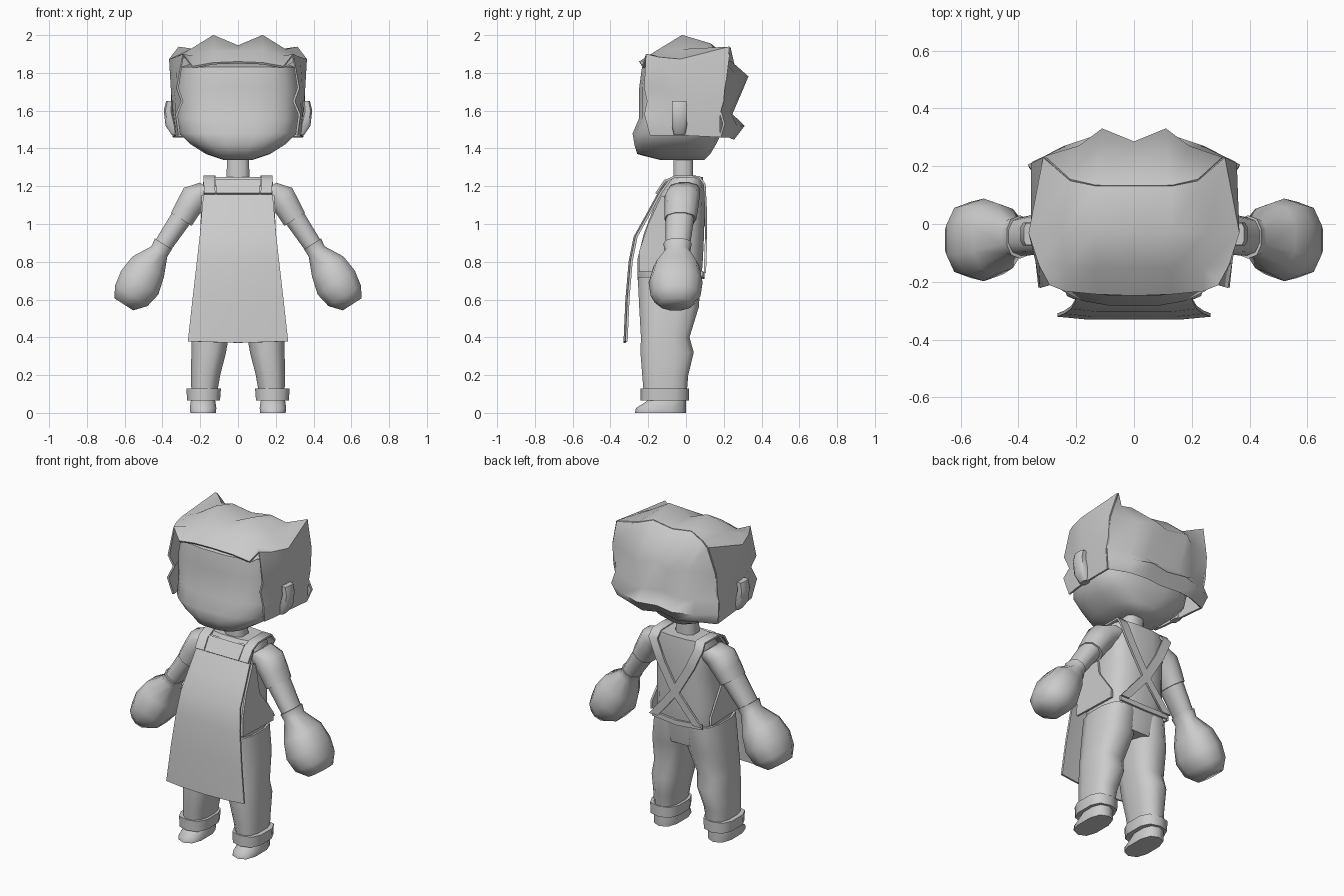
import bpy, bmesh
from math import sin, cos, pi, radians
from mathutils import Vector


def finish(name, bm, mirror=False, thick=0, angle=55):
    bmesh.ops.recalc_face_normals(bm, faces=bm.faces)
    me = bpy.data.meshes.new(name)
    bm.to_mesh(me)
    bm.free()
    ob = bpy.data.objects.new(name, me)
    bpy.context.collection.objects.link(ob)
    if thick:
        m = ob.modifiers.new("thickness", 'SOLIDIFY')
        m.thickness, m.offset = thick, 0
    if mirror:
        ob.modifiers.new("mirror", 'MIRROR')
    bpy.ops.object.select_all(action='DESELECT')
    bpy.context.view_layer.objects.active = ob
    ob.select_set(True)
    bpy.ops.object.convert(target='MESH')
    bpy.ops.object.shade_smooth_by_angle(angle=radians(angle))
    return ob


def grid_faces(bm, rows, closed):
    vs = [[bm.verts.new(p) for p in r] for r in rows]
    n = len(vs[0])
    for a, b in zip(vs, vs[1:]):
        for i in range(n if closed else n - 1):
            j = (i + 1) % n
            bm.faces.new((a[i], a[j], b[j], b[i]))
    return vs


def loft(name, rings, n=10, power=2.0, mirror=False, u=(1, 0, 0), angle=55):
    """Rings are (centre, half width along u, half depth along y)."""
    u, v = Vector(u).normalized(), Vector((0, 1, 0))
    f = lambda t: (1 if t > 0 else -1) * abs(t) ** (2 / power)
    rows = []
    for c, a, b in rings:
        ang = [2 * pi * (i + .5) / n for i in range(n)]
        rows.append([Vector(c) + u * a * f(cos(t)) + v * b * f(sin(t)) for t in ang])
    bm = bmesh.new()
    vs = grid_faces(bm, rows, True)
    bm.faces.new(vs[0])
    bm.faces.new(vs[-1])
    return finish(name, bm, mirror, angle=angle)


def stack(name, levels, x=0, **kw):
    """Levels are (z, half width, front y, back y)."""
    return loft(name, [((x, (f + b) / 2, z), w, (b - f) / 2) for z, w, f, b in levels], **kw)


def sheet(name, rows, sym=False, mirror=False, thick=.012, angle=55):
    if sym:
        rows = [[(-x, y, z) for x, y, z in r[:0:-1]] + list(r) for r in rows]
    bm = bmesh.new()
    grid_faces(bm, rows, False)
    return finish(name, bm, mirror, thick, angle)


# Head and neck
stack("head", [(1.34, .08, -.14, .10), (1.37, .17, -.26, .13), (1.42, .25, -.275, .16),
               (1.48, .315, -.285, .19), (1.56, .325, -.25, .2), (1.72, .325, -.25, .2),
               (1.83, .31, -.235, .19), (1.86, .22, -.15, .13)], n=20, power=2.8)
stack("neck", [(1.22, .065, -.07, .04), (1.38, .06, -.07, .04)], n=8, power=3)

# Hair: crown and side locks, then the back with its flicked lower ridge
sheet("crown_hair", [
    [(0, -.245, 1.855), (.13, -.24, 1.85), (.24, -.23, 1.83), (.29, -.21, 1.895),
     (.32, -.22, 1.72), (.295, -.205, 1.65), (.325, -.22, 1.58), (.31, -.19, 1.47)],
    [(0, -.15, 1.91), (.13, -.15, 1.915), (.24, -.15, 1.885), (.325, -.14, 1.88),
     (.335, -.13, 1.72), (.325, -.12, 1.65), (.335, -.13, 1.58), (.322, -.12, 1.47)],
    [(0, -.03, 1.94), (.13, -.02, 1.995), (.25, -.03, 1.92), (.36, -.03, 1.87),
     (.35, -.03, 1.72), (.345, -.03, 1.65), (.34, -.03, 1.58), (.33, -.03, 1.47)],
    [(0, .13, 1.93), (.13, .13, 1.95), (.22, .15, 1.92), (.31, .23, 1.935),
     (.35, .21, 1.78), (.35, .2, 1.65), (.35, .18, 1.58), (.34, .18, 1.46)]], sym=True)
sheet("back_hair", [
    [(0, .13, 1.93), (.13, .13, 1.95), (.22, .15, 1.92), (.31, .23, 1.935)],
    [(0, .28, 1.79), (.11, .325, 1.78), (.19, .265, 1.78), (.35, .21, 1.78)],
    [(0, .225, 1.59), (.12, .24, 1.58), (.22, .23, 1.59), (.35, .18, 1.6)],
    [(0, .28, 1.52), (.12, .305, 1.52), (.24, .265, 1.52), (.365, .2, 1.53)],
    [(0, .225, 1.46), (.12, .25, 1.45), (.22, .225, 1.46), (.34, .18, 1.46)]],
      sym=True, angle=70)

# Ears
loft("ear", [((.33, -.035, 1.47), .02, .03), ((.355, -.035, 1.52), .03, .042),
             ((.37, -.035, 1.6), .024, .042), ((.362, -.035, 1.65), .02, .04)],
     n=8, power=3.5, mirror=True)

# Torso
stack("torso", [(.58, .17, -.24, .06), (.72, .2, -.26, .085), (.82, .197, -.258, .092),
                (.95, .187, -.225, .098), (1.08, .18, -.175, .1), (1.19, .185, -.12, .097),
                (1.25, .165, -.08, .09)], n=16, power=3)

# Trouser legs, cuffs and shoes
leg = [((.18, -.11, .08), .067, .115), ((.172, -.11, .2), .08, .125),
       ((.155, -.1, .32), .094, .145), ((.147, -.11, .4), .1, .132),
       ((.12, -.09, .56), .113, .162), ((.103, -.088, .72), .108, .172)]
loft("trouser_leg", leg, n=12, power=2.6, mirror=True)
stack("trouser_cuff", [(.065, .09, -.24, .015), (.13, .095, -.24, .015)],
      x=.182, n=10, power=2.8, mirror=True)
stack("shoe", [(0, .07, -.27, 0), (.025, .073, -.265, 0), (.06, .068, -.21, 0),
               (.09, .06, -.19, 0)], x=.185, n=10, power=2.6, mirror=True)

# Arms
across = (.84, 0, .54)
loft("sleeve", [((.15, -.01, 1.185), .065, .085), ((.222, -.02, 1.15), .08, .093),
                ((.265, -.025, 1.085), .072, .09), ((.3, -.03, 1.025), .067, .085)],
     n=10, power=2.3, mirror=True, u=across)
loft("forearm", [((.285, -.03, 1.055), .06, .077), ((.408, -.045, .87), .05, .064)],
     n=10, power=2.3, mirror=True, u=across)

# Mittens
loft("mitten", [((.395, -.045, .895), .056, .075), ((.416, -.045, .855), .052, .068),
                ((.475, -.05, .775), .103, .122), ((.52, -.055, .69), .122, .143),
                ((.565, -.055, .62), .106, .132), ((.605, -.055, .575), .062, .085)],
     n=10, power=2.4, mirror=True, u=across, angle=60)

# Apron front, following the belly then hanging forward
profile = [(1.235, -.09, .17), (1.16, -.145, .182), (1.05, -.205, .192), (.93, -.272, .202),
           (.8, -.298, .217), (.6, -.315, .24), (.375, -.325, .265)]
sheet("apron", [[(0, y, z - .004), (w * .6, y, z), (w, y + .01, z + .004)]
                for z, y, w in profile], sym=True)
sheet("apron_neck_panel", [[(-.12, -.105, 1.235), (.12, -.105, 1.235)],
                           [(-.115, -.158, 1.16), (.115, -.158, 1.16)]])

# Apron sides tapering round the waist to the back
sheet("apron_side", [[(.187, -.13, 1.15), (.187, -.1, 1.14)],
                     [(.192, -.2, 1.0), (.192, -.07, .95)],
                     [(.202, -.25, .85), (.202, .05, .79)],
                     [(.203, -.25, .75), (.203, .05, .74)]], mirror=True)

# Shoulder straps crossing on the back
path = [(.15, -.158, 1.16), (.152, -.115, 1.225), (.152, -.06, 1.25), (.15, .07, 1.25),
        (.155, .098, 1.21), (.1, .104, 1.09), (0, .106, .92), (-.15, .1, .74)]
sheet("shoulder_strap", [[(x - .03, y, z), (x + .03, y, z)] for x, y, z in path], mirror=True)
sheet("back_waist_tie", [[(-.17, .083, z), (0, .093, z - .01), (.17, .083, z)]
                         for z in (.75, .72)])
